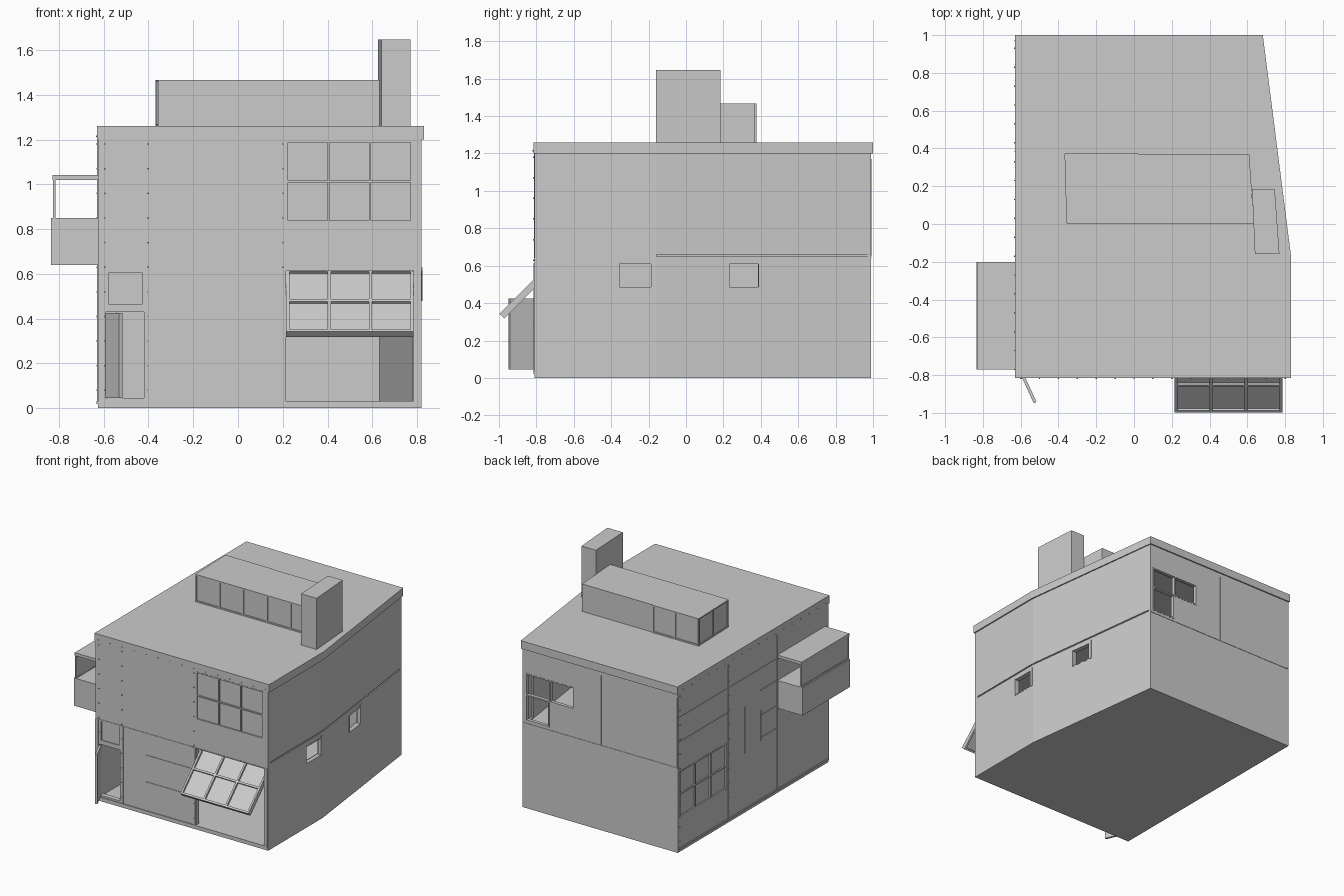
import bpy, bmesh
from mathutils import Vector, Matrix

if "Cube" in bpy.data.objects:
    bpy.data.objects.remove(bpy.data.objects["Cube"])


def finish(name, bm):
    bmesh.ops.recalc_face_normals(bm, faces=bm.faces[:])
    me = bpy.data.meshes.new(name)
    bm.to_mesh(me)
    bm.free()
    ob = bpy.data.objects.new(name, me)
    bpy.context.collection.objects.link(ob)
    return ob


def prism(name, pts, z0, z1):
    bm = bmesh.new()
    f = bm.faces.new([bm.verts.new((x, y, z0)) for x, y in pts])
    top = bmesh.ops.extrude_face_region(bm, geom=[f])["geom"]
    bmesh.ops.translate(bm, vec=(0, 0, z1 - z0), verts=[v for v in top if isinstance(v, bmesh.types.BMVert)])
    return finish(name, bm)


def plane(origin, along, up=(0, 0, 1)):
    """Frame of a wall: u along it, d outwards, v up."""
    t, v = Vector(along).normalized(), Vector(up).normalized()
    n = t.cross(v)
    m = Matrix((t, n, v)).transposed().to_4x4()
    m.translation = Vector(origin)
    return m


def boxes(name, items):
    """items: (wall, u0, u1, v0, v1, d0, d1)"""
    bm = bmesh.new()
    for w, u0, u1, v0, v1, d0, d1 in items:
        m = w @ Matrix.Translation(((u0 + u1) / 2, (d0 + d1) / 2, (v0 + v1) / 2))
        m = m @ Matrix.Diagonal((u1 - u0, d1 - d0, v1 - v0, 1))
        bmesh.ops.create_cube(bm, size=1, matrix=m)
    return finish(name, bm)


def grid(name, w, u0, u1, v0, v1, cols, rows, bar, d0, d1, pane=True):
    """Window frame with evenly spaced bars and an inset pane."""
    items = []
    for i in range(cols + 1):
        u = u0 + (u1 - u0 - bar) * i / cols
        items.append((w, u, u + bar, v0, v1, d0, d1))
    for j in range(rows + 1):
        v = v0 + (v1 - v0 - bar) * j / rows
        items.append((w, u0, u1, v, v + bar, d0 + .0005, d1 - .0005))
    if pane:
        c = (d0 + d1) / 2
        items.append((w, u0 + .002, u1 - .002, v0 + .002, v1 - .002, c - .003, c + .003))
    return boxes(name, items)


FRONT = plane((0, -.81, 0), (1, 0, 0))
RIGHT = plane((.82, 0, 0), (0, 1, 0))
TAPER = plane((.82, -.16, 0), (-.145, 1.15, 0))
BACK = plane((0, .99, 0), (-1, 0, 0))
LEFT = plane((-.625, 0, 0), (0, -1, 0))

# Hollow two-storey shell with openings
house = prism("house_walls", [(-.625, -.81), (.82, -.81), (.82, -.16), (.675, .99), (-.625, .99)], 0, 1.205)
room = [(-.59, -.775), (.78, -.775), (.78, -.16), (.632, .95), (-.59, .95)]
D = (-.08, .03)
cutters = [
    prism("cut_lower_room", room, .03, .628),
    prism("cut_upper_room", room, .652, 1.17),
    boxes("cut_openings", [
        (FRONT, .215, .785, .031, .615, *D),
        (FRONT, -.59, -.42, .045, .43, *D),
        (FRONT, -.585, -.42, .455, .615, *D),
        (FRONT, .215, .78, .83, 1.195, *D),
        (RIGHT, -.36, -.162, .48, .615, *D),
        (TAPER, .39, .575, .48, .615, *D),
        (BACK, -.65, -.24, .85, 1.02, *D),
        (LEFT, -.97, -.41, .26, .61, *D)]),
    boxes("cut_details", [
        (BACK, -.65, -.45, .66, .86, *D),
        (RIGHT, -.78, -.162, .65, .66, -.008, .02),
        (TAPER, .002, 1.14, .65, .66, -.008, .02)]),
]
for c in cutters:
    mod = house.modifiers.new("cut", "BOOLEAN")
    mod.operation, mod.solver, mod.object = "DIFFERENCE", "EXACT", c
bpy.context.view_layer.update()
ev = house.evaluated_get(bpy.context.evaluated_depsgraph_get())
mesh = bpy.data.meshes.new_from_object(ev)
house.modifiers.clear()
house.data = mesh
for c in cutters:
    bpy.data.objects.remove(c)

# Roof, penthouse and chimney
prism("roof_slab", [(-.63, -.815), (.83, -.815), (.83, -.16), (.682, 1), (-.63, 1)], 1.2, 1.26)
prism("penthouse", [(-.352, .005), (.635, .005), (.61, .37), (-.362, .37)], 1.255, 1.467)
prism("chimney", [(.64, -.16), (.77, -.16), (.745, .185), (.625, .185)], 1.255, 1.647)
PF = plane((0, .005, 0), (1, 0, 0))
PB = plane((0, .37, 0), (-1, 0, 0))
PL = plane((-.362, .37, 0), (.01, -.365, 0))
grid("penthouse_front_frame", PF, -.356, .64, 1.26, 1.467, 5, 1, .01, -.004, .006, False)
grid("penthouse_back_frame", PB, -.02, .364, 1.26, 1.467, 2, 1, .01, -.004, .006, False)
grid("penthouse_side_frame", PL, 0, .365, 1.26, 1.467, 2, 1, .01, -.004, .006, False)

# Glazing
grid("upper_front_window", FRONT, .215, .78, .83, 1.195, 3, 2, .009, -.025, .002)
grid("left_window", LEFT, -.97, -.41, .26, .61, 3, 2, .01, -.025, .002)
grid("transom_window", FRONT, -.585, -.42, .455, .615, 1, 1, .008, -.02, .002)
AWNING = plane((0, -.985, .33), (1, 0, 0), (0, 1, 1))
grid("tilted_window", AWNING, .215, .785, 0, .395, 3, 2, .014, -.018, .018)
grid("back_window_upper", BACK, -.65, -.24, .85, 1.02, 2, 1, .009, -.025, .002, False)
grid("back_window_lower", BACK, -.65, -.45, .66, .86, 1, 1, .009, -.025, .002, False)
grid("side_window_frame_front", RIGHT, -.36, -.162, .48, .615, 1, 1, .005, -.03, .002, False)
grid("side_window_frame_rear", TAPER, .39, .575, .48, .615, 1, 1, .005, -.03, .002, False)
boxes("side_window_sashes", [(RIGHT, -.187, -.162, .48, .628, -.02, .004),
                             (TAPER, .552, .577, .48, .628, -.02, .004)])

# Open front door
DOOR = plane((-.585, -.812, 0), (.06, -.13, 0))
boxes("front_door", [(DOOR, 0, .147, .045, .425, -.008, .008)])

# Front trim: sill, posts, rails
boxes("front_trim", [
    (FRONT, -.62, .815, .02, .032, -.002, .006),
    (FRONT, -.625, -.6, .03, .615, -.002, .004),
    (FRONT, -.405, -.39, .03, .615, -.002, .005),
    (FRONT, .19, .21, .03, .615, -.002, .005),
    (FRONT, .79, .812, .03, .615, -.002, .004),
    (FRONT, -.62, .815, .612, .618, -.002, .003),
    (FRONT, -.2, .19, .445, .452, -.002, .004),
    (FRONT, -.2, .19, .242, .25, -.002, .004),
    (FRONT, .198, .203, .64, 1.2, -.002, .002)])

# Left and back trim
boxes("left_trim", [
    (LEFT, -.985, .805, .02, .032, -.002, .006),
    (LEFT, -.39, -.378, .03, 1.2, -.002, .005),
    (LEFT, .195, .205, .03, 1.2, -.002, .005),
    (LEFT, -.98, .195, 1.015, 1.02, -.002, .003),
    (LEFT, -.98, -.38, .83, .835, -.002, .003),
    (LEFT, -.195, -.187, .45, .8, -.002, .005),
    (LEFT, -.004, .004, .47, .7, -.002, .005),
    (LEFT, 0, .195, .66, .666, -.002, .005),
    (LEFT, 0, .195, .85, .856, -.002, .005),
    (LEFT, 0, .195, .49, .496, -.002, .005)])
boxes("back_trim", [
    (BACK, -.02, -.015, .65, 1.17, -.002, .003),
    (BACK, .615, .62, .65, 1.17, -.002, .003),
    (BACK, -.67, .62, .638, .643, -.002, .003)])

# Projecting bay: parapet, outer pane, roof, posts; open at both ends
boxes("side_bay", [
    (LEFT, .2, .77, .64, .66, -.01, .21),
    (LEFT, .2, .77, .66, .85, .19, .21),
    (LEFT, .2, .215, .66, .85, -.01, .19),
    (LEFT, .755, .77, .66, .85, -.01, .19),
    (LEFT, .2, .77, .84, .85, -.01, .19),
    (LEFT, .205, .765, .85, 1.02, .192, .198),
    (LEFT, .2, .77, 1.02, 1.042, -.01, .203)])
grid("side_bay_frame", LEFT, .2, .77, .85, 1.03, 1, 1, .01, .19, .201, False)

# Bolt heads
bm = bmesh.new()
spots = [(FRONT, -.6 + .1 * i, 1.215, .006) for i in range(15)]
spots += [(LEFT, -.93 + .1 * i, 1.215, .006) for i in range(18)]
for w, u in ((FRONT, -.595), (FRONT, -.402), (FRONT, .2), (LEFT, -.97), (LEFT, -.384)):
    spots += [(w, u, .08 + .11 * i, .004) for i in range(11)]
for w, u, v, d in spots:
    m = w @ Matrix.Translation((u, d, v)) @ Matrix.Rotation(1.5708, 4, "X")
    bmesh.ops.create_cone(bm, cap_ends=True, segments=6, radius1=.004, radius2=.004, depth=.008, matrix=m)
finish("bolts", bm)
